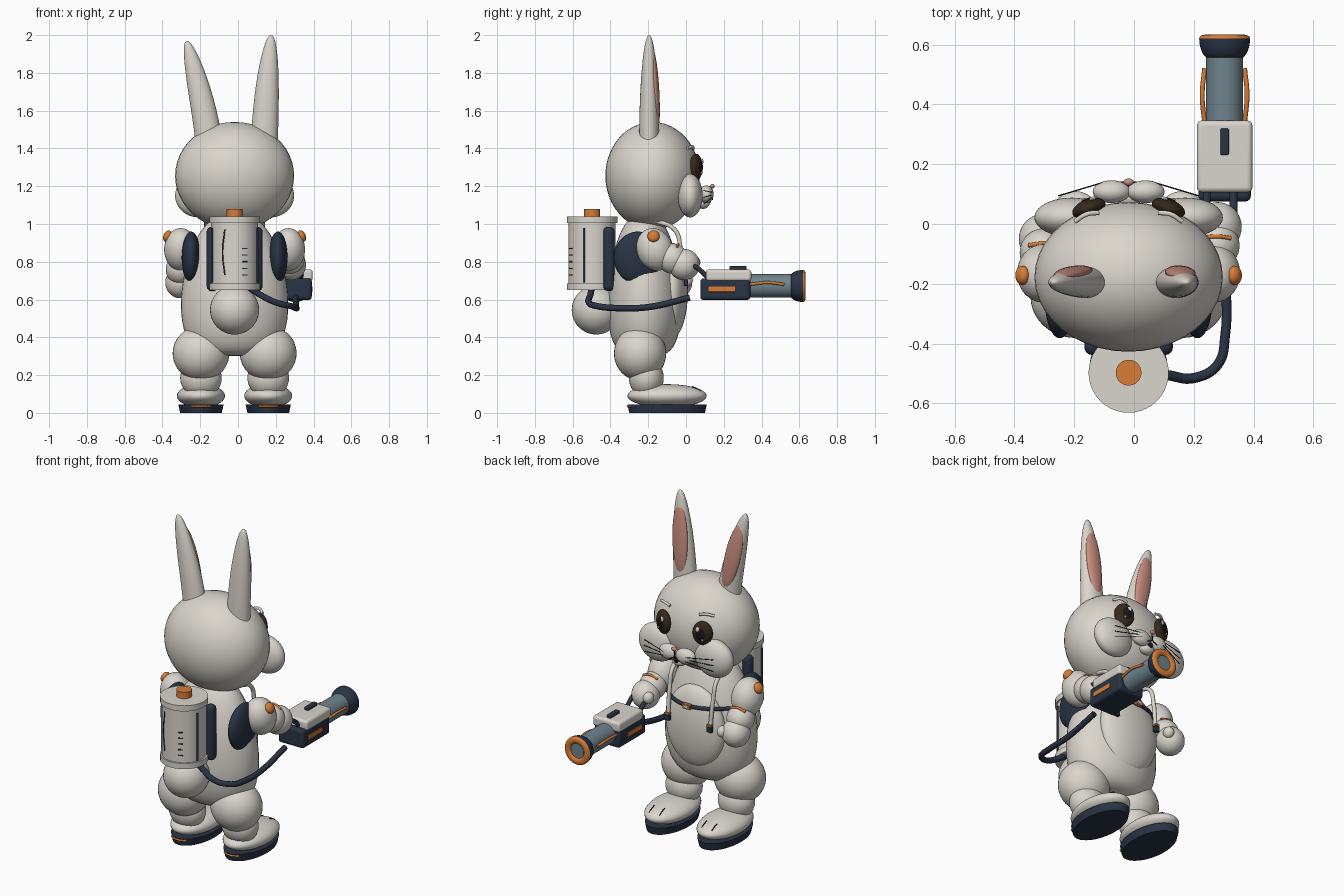
import bpy, bmesh, math
from mathutils import Matrix, Vector

cube = bpy.data.objects.get("Cube")
if cube:
    bpy.data.objects.remove(cube, do_unlink=True)

CENTRE = -.018  # symmetry line of the body
LEG = .178      # distance of each leg from that line
meshes = []


def material(name, red, green, blue):
    mat = bpy.data.materials.new(name)
    mat.use_nodes = True
    mat.diffuse_color = (red, green, blue, 1)
    shader = mat.node_tree.nodes["Principled BSDF"]
    shader.inputs["Base Color"].default_value = mat.diffuse_color
    return mat


FUR = material("warm white", .7, .67, .61)
NAVY = material("dark navy", .022, .034, .058)
ORANGE = material("orange", .68, .2, .035)
STEEL = material("blue grey", .16, .23, .27)
PINK = material("dusty pink", .58, .27, .21)
BROWN = material("dark brown", .035, .022, .011)
BLACK = material("black", .008, .008, .008)
WHITE = material("eye white", .88, .86, .82)


def link(name, data, mat, loc=(0, 0, 0), rot=(0, 0, 0)):
    ob = bpy.data.objects.new(name, data)
    bpy.context.collection.objects.link(ob)
    data.materials.append(mat)
    ob.location, ob.rotation_euler = loc, rot
    return ob


def add_mesh(name, bm, mat, loc, rot):
    bmesh.ops.recalc_face_normals(bm, faces=bm.faces)
    mesh = bpy.data.meshes.new(name)
    bm.to_mesh(mesh)
    bm.free()
    ob = link(name, mesh, mat, loc, rot)
    meshes.append(ob)
    return ob


def ball(name, mat, loc, radii, rot=(0, 0, 0)):
    bm = bmesh.new()
    bmesh.ops.create_uvsphere(bm, u_segments=40, v_segments=24, radius=1)
    bm.transform(Matrix.Diagonal((*radii, 1)))
    return add_mesh(name, bm, mat, loc, rot)


def box(name, mat, loc, size, bevel, rot=(0, 0, 0)):
    bm = bmesh.new()
    bmesh.ops.create_cube(bm, size=1)
    bm.transform(Matrix.Diagonal((*size, 1)))
    mod = add_mesh(name, bm, mat, loc, rot).modifiers.new("Bevel", "BEVEL")
    mod.width, mod.segments = bevel, 4


def loft(name, mat, rings, loc=(0, 0, 0), rot=(0, 0, 0), sides=40):
    """Skin a stack of elliptical rings (x, z, x radius, y radius) and cap both ends."""
    bm = bmesh.new()
    turns = [math.tau * i / sides for i in range(sides)]
    loops = [[bm.verts.new((x + rx * math.cos(a), ry * math.sin(a), z)) for a in turns]
             for x, z, rx, ry in rings]
    for low, high in zip(loops, loops[1:]):
        for i in range(sides):
            bm.faces.new((low[i - 1], low[i], high[i], high[i - 1]))
    bm.faces.new(loops[0])
    bm.faces.new(loops[-1])
    return add_mesh(name, bm, mat, loc, rot)


def drum(name, mat, loc, radius, height, rot=(0, 0, 0)):
    loft(name, mat, [(0, z, radius, radius) for z in (0, height)], loc, rot)


def tube(name, mat, radius, points):
    curve = bpy.data.curves.new(name, "CURVE")
    curve.dimensions, curve.bevel_depth, curve.bevel_resolution = "3D", radius, 3
    curve.resolution_u, curve.use_fill_caps = 8, True
    spline = curve.splines.new("BEZIER")
    spline.bezier_points.add(len(points) - 1)
    for knot, point in zip(spline.bezier_points, points):
        knot.co = point
        knot.handle_left_type = knot.handle_right_type = "AUTO"
    link(name, curve, mat)


def sweep(steps, end=math.pi):
    return [end * i / steps for i in range(steps + 1)]


# Torso: pear-shaped, widest below the middle
torso = []
for angle in sweep(24):
    t = (1 - math.cos(angle)) / 2
    r = .283 * abs(math.sin(math.pi * t ** .68)) ** .34 + .001
    torso.append((0, .3 + .75 * t, r, .69 * r))
loft("torso", FUR, torso, (CENTRE, -.22, 0))
ball("belly", FUR, (CENTRE, -.07, .65), (.195, .08, .25))
ball("tail", FUR, (CENTRE, -.475, .545), (.13, .13, .13))

# Head
ball("head", FUR, (CENTRE, -.177, 1.255), (.315, .25, .285))
ball("nose", PINK, (CENTRE, .14, 1.2), (.017, .012, .012))
ball("chin", FUR, (CENTRE, .09, 1.11), (.045, .035, .03))
ball("mouth", BLACK, (CENTRE, .115, 1.125), (.018, .018, .02))

# Ears taper along a quarter ellipse and lean outward
for side, base, lean, height in (("left", .14, .035, .57), ("right", -.155, -.115, .54)):
    ear = [(lean * math.sin(a) ** 1.3, height * math.sin(a),
            .07 * math.cos(a) + .001, .052 * math.cos(a) + .001)
           for a in sweep(14, math.pi / 2)]
    loft(side + "_ear", FUR, ear, (base, -.195, 1.43))
    ball(side + "_inner_ear", PINK, (base + lean * .42, -.163, 1.43 + height / 2),
         (.05, .021, .21), (.06, math.atan2(lean, height), 0))

for side, sign in (("left", 1), ("right", -1)):
    def at(x, y, z):
        return Vector((CENTRE + sign * x, y, z))

    # Face
    ball(side + "_cheek", FUR, at(.19, .022, 1.15), (.125, .066, .115))
    ball(side + "_muzzle", FUR, at(.057, .108, 1.157), (.063, .038, .047))
    turn = (0, 0, -.35 * sign)
    ball(side + "_eye", BROWN, at(.133, .053, 1.3), (.058, .03, .072), turn)
    ball(side + "_pupil", BLACK, at(.134, .069, 1.3), (.034, .018, .045), turn)
    ball(side + "_eye_glint", WHITE, at(.12, .085, 1.33), (.012, .006, .016), turn)
    ball(side + "_eye_spark", PINK, at(.15, .082, 1.27), (.007, .005, .008), turn)
    tube(side + "_brow", FUR, .008,
         [at(.1, .038, 1.4), at(.14, .033, 1.41), at(.18, .008, 1.4)])
    tube(side + "_mouth_line", BLACK, .003,
         [at(0, .135, 1.19), at(.003, .137, 1.15), at(.035, .14, 1.13)])
    for label, fan in (("lower", -1), ("middle", 0), ("upper", 1)):
        tube(f"{side}_{label}_whisker", BLACK, .0022,
             [at(.075 + .08 * i, .142 - .024 * i, 1.155 - .007 * i + fan * .012 * (i + 1))
              for i in range(3)])

    # Legs and shoes
    ball(side + "_thigh", FUR, at(LEG, -.243, .315), (.15, .138, .145))
    ball(side + "_shin", FUR, at(LEG, -.21, .185), (.11, .092, .105))
    ball(side + "_foot", FUR, at(LEG, -.1, .09), (.127, .21, .062))
    loft(side + "_sole", NAVY, [(0, .045 * k, .11 + .01 * k, .2 + .01 * k) for k in (0, .5, 1)],
         at(LEG, -.1, 0))
    tube(side + "_heel_stripe", ORANGE, .006,
         [at(LEG + .05 * k, -.308 + .018 * k * k, .035) for k in (-1, 0, 1)])
    for label, shift in (("inner", -.035), ("outer", .035)):
        tube(f"{side}_{label}_toe_line", BLACK, .003,
             [at(LEG + shift, .03, .14), at(LEG + shift, .065, .125), at(LEG + shift, .09, .105)])

    # Arms: the left hand reaches to the blaster, the right one hangs
    shoulder = at(.285, -.165, .865)
    hand = at(.298, -.01, .785) if sign > 0 else at(.287, -.05, .69)
    forearm = shoulder.lerp(hand, .6)
    ball(side + "_upper_arm", FUR, shoulder, (.088, .095, .115), (.35, 0, 0))
    ball(side + "_forearm", FUR, forearm, (.078, .08, .08))
    ball(side + "_hand", FUR, hand, (.08, .083, .083))
    ball(side + "_thumb", FUR, hand + Vector((-.055 * sign, .052, .012)), (.03, .034, .034))
    tube(side + "_wrist_band", ORANGE, .007,
         [forearm + .082 * Vector((k, .4, 1)).normalized() for k in (-.8, 0, .8)])
    ball(side + "_shoulder_button", ORANGE, at(.355, -.172, .935), (.022, .032, .032),
         (0, -.4 * sign, 0))

    # Harness and tank mounts
    ball(side + "_back_pad", NAVY, at(.23, -.255, .822), (.05, .127, .138))
    tube(side + "_harness_strap", FUR, .012,
         [at(.15, -.17, 1.02), at(.15, -.06, .97), at(.148, -.028, .87), at(.143, -.006, .7)])
    box(side + "_strap_clip", NAVY, at(.143, 0, .69), (.034, .022, .034), .004)
    box(side + "_strap_clip_band", ORANGE, at(.143, 0, .715), (.03, .026, .012), .002)
    box(side + "_tank_bar", NAVY, at(.118, -.408, .815), (.06, .06, .34), .026)
    tube(side + "_tank_seam", NAVY, .006, [at(.12, -.54, .69), at(.12, -.54, .98)])

# Chest belt
tube("chest_belt", NAVY, .011,
     [(CENTRE + .11 * k, .006 - .027 * k * k, .8) for k in (-2, -1, 0, 1, 2)])
box("chest_buckle", ORANGE, (CENTRE, .014, .8), (.05, .022, .032), .004)
box("buckle_plate", FUR, (CENTRE, .024, .8), (.026, .008, .016), .002)

# Back tank
TANK = Vector((CENTRE, -.497, .65))
UP = Vector((0, 0, 1))
drum("tank", FUR, TANK, .125, .38)
drum("tank_base", FUR, TANK, .134, .035)
drum("tank_lid", FUR, TANK + .355 * UP, .134, .035)
drum("tank_cap", ORANGE, TANK + .38 * UP, .043, .05)
tube("tank_front_seam", NAVY, .004,
     [TANK + Vector((-.064 + .012 * k * k, -.108 - .005 * k * k, .2 + .12 * k)) for k in (-1, 0, 1)])
for step in range(5):
    box(f"gauge_tick_{step + 1}", NAVY, TANK + Vector((.055, -.112, .08 + .035 * step)),
        (.028, .008, .006), .001, (0, 0, .46))

# Hose
tube("hose", NAVY, .017,
     [(.06, -.5, .665), (.11, -.505, .63), (.2, -.515, .585), (.28, -.47, .565),
      (.305, -.37, .555), (.308, -.2, .56), (.305, .02, .61)])

# Blaster body
AXIS = .303
box("blaster_body", NAVY, (AXIS, .208, .655), (.175, .265, .115), .018)
box("blaster_cover", FUR, (AXIS, .226, .728), (.185, .24, .062), .016)
box("blaster_sight", NAVY, (AXIS, .275, .765), (.028, .09, .024), .006)
for side, sign in (("left", 1), ("right", -1)):
    box(side + "_blaster_stripe", ORANGE, (AXIS + .088 * sign, .19, .655), (.008, .14, .028), .001)
    tube(side + "_blaster_rail", ORANGE, .008,
         [(AXIS + sign * (.075 - .008 * k * k), .43 + .09 * k, .69 - .01 * k * k)
          for k in (-1, 0, 1)])
    grip = AXIS - .015 + .045 * sign
    tube(side + "_blaster_grip", NAVY, .013,
         [(grip, .03, .785), (grip, .07, .76), (grip, .12, .71)])

# Blaster barrel and flared nozzle, turned about the y axis
FORWARD = (-math.pi / 2, 0, 0)
drum("blaster_barrel", STEEL, (AXIS, .33, .672), .062, .23, FORWARD)
flare = [(.045 + .04 * math.sin(a), .07 * (1 - math.cos(a))) for a in sweep(8, math.pi / 2)]
rim = [(.065 + .02 * math.cos(a), .07 + .013 * math.sin(a)) for a in sweep(8)]
for name, mat, profile in (("blaster_flare", NAVY, flare), ("blaster_rim", ORANGE, rim)):
    loft(name, mat, [(0, z, r, r) for r, z in profile], (AXIS, .55, .672), FORWARD)
drum("blaster_bore", STEEL, (AXIS, .615, .672), .044, .008, FORWARD)

# Smooth shading with sharp edges kept
bpy.ops.object.select_all(action="DESELECT")
for ob in meshes:
    ob.select_set(True)
bpy.context.view_layer.objects.active = meshes[0]
bpy.ops.object.shade_smooth_by_angle(angle=math.radians(35))
